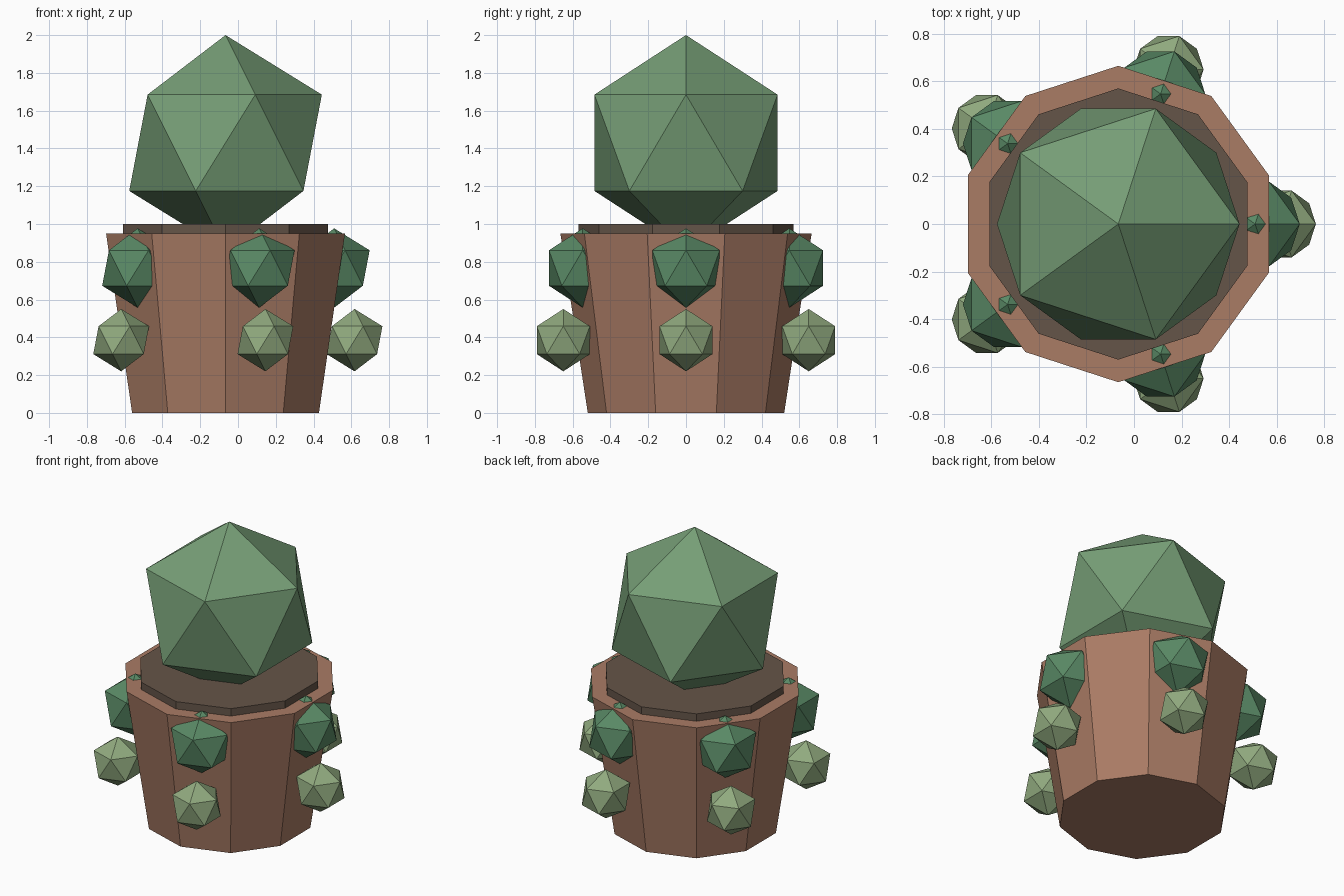
import bpy
from math import cos, sin, radians

if "Cube" in bpy.data.objects:
    bpy.data.objects.remove(bpy.data.objects["Cube"])

CX = -0.066  # pot axis


def paint(obj, name, material):
    obj.name = name
    obj.data.name = name
    obj.data.materials.append(material)


def colour(name, rgb):
    m = bpy.data.materials.new(name)
    m.diffuse_color = (*rgb, 1)
    m.use_nodes = True
    m.node_tree.nodes["Principled BSDF"].inputs["Base Color"].default_value = m.diffuse_color
    return m


def drum(name, r_bottom, r_top, z0, z1, material):
    bpy.ops.mesh.primitive_cone_add(vertices=10, radius1=r_bottom, radius2=r_top,
                                    depth=z1 - z0, location=(CX, 0, (z0 + z1) / 2))
    paint(bpy.context.object, name, material)


def ball(name, radius, dist, angle, z, material):
    a = radians(angle)
    bpy.ops.mesh.primitive_ico_sphere_add(
        subdivisions=1, radius=radius,
        location=(CX + dist * cos(a), dist * sin(a), z))
    paint(bpy.context.object, name, material)


clay = colour("clay", (0.40, 0.20, 0.13))
earth = colour("earth", (0.13, 0.09, 0.065))
green = colour("green", (0.18, 0.34, 0.18))
deep_green = colour("deep_green", (0.10, 0.25, 0.13))
pale_green = colour("pale_green", (0.28, 0.40, 0.21))

# Tapered ten-sided pot with a soil disc
drum("pot", 0.52, 0.665, 0, 0.95, clay)
drum("soil", 0.57, 0.57, 0.90, 1.0, earth)

# Large foliage ball
ball("foliage", 0.57, 0, 0, 1.43, green)

# Five trailing strands, each an upper and a lower leaf cluster
for i in range(5):
    ball(f"upper_leaf_{i + 1}", 0.21, 0.575, 72 * i, 0.767, deep_green)
    ball(f"lower_leaf_{i + 1}", 0.165, 0.683, 72 * i, 0.385, pale_green)
